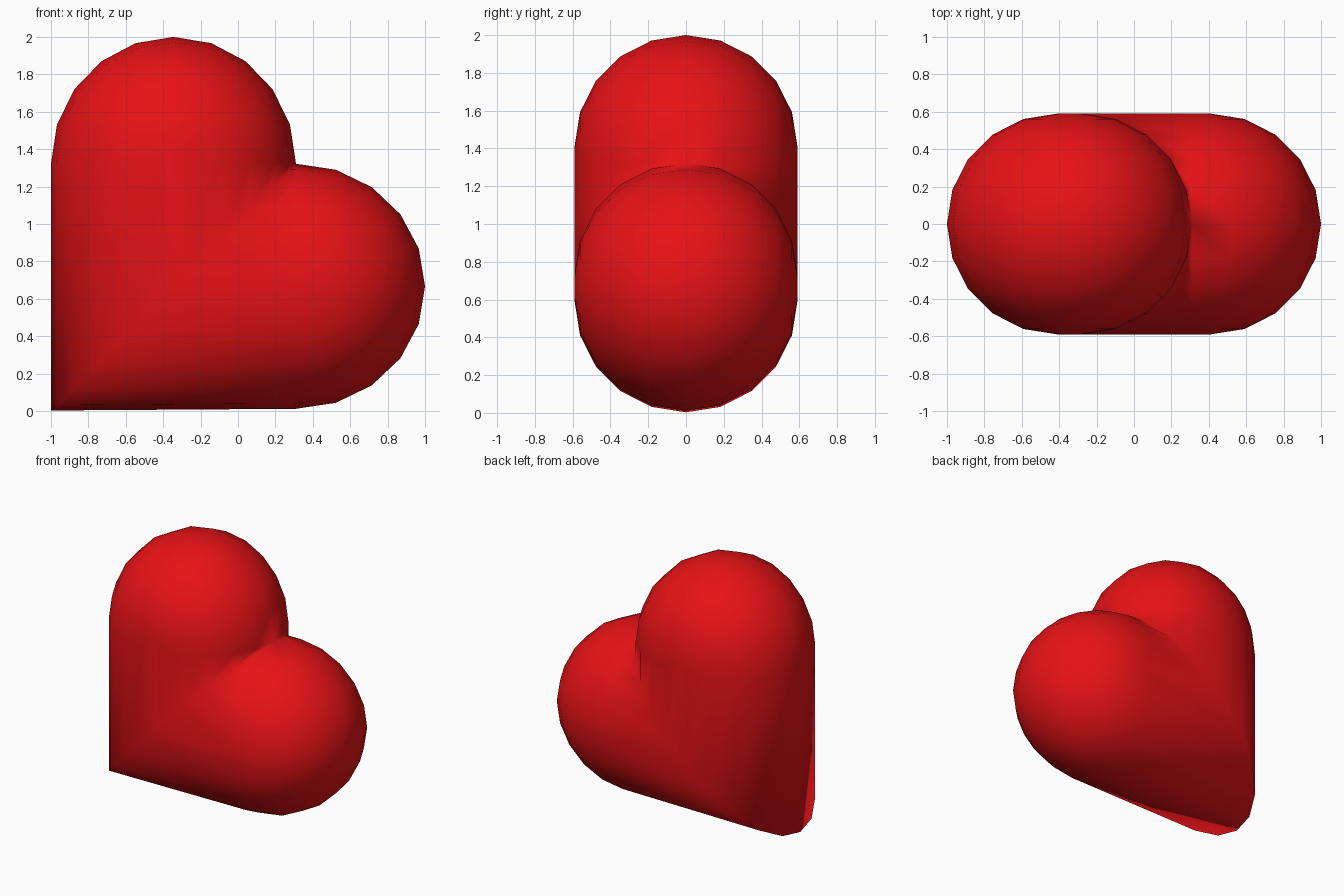
import bpy
import bmesh
from math import sin, cos, pi

if "Cube" in bpy.data.objects:
    bpy.data.objects.remove(bpy.data.objects["Cube"])

SEG = 10      # segments per half circle
DEPTH = 0.59  # rounding radius and half thickness


def arc(cx, cz, rx, rz, start):
    """Half ellipse, counter-clockwise, from the start angle."""
    return [(cx + rx * cos(start + pi * i / SEG), cz + rz * sin(start + pi * i / SEG))
            for i in range(SEG + 1)]


def outline(d):
    """Heart outline (point at lower left) inset by d."""
    lower_lobe = arc(0.31, 0.667, 0.69 - d, 0.655 - d, -pi / 2)
    upper_lobe = arc(-0.345, 1.322, 0.655 - d, 0.678 - d, 0)
    corner, notch = (-1 + d, 0.003 + d), (0.31 - d, 1.322 - d)
    return [corner] + lower_lobe + [notch] + upper_lobe


# Heart: inset outlines stacked along a round profile from front to back
bm = bmesh.new()
rings = []
for i in range(SEG + 1):
    a = -pi / 2 + pi * i / SEG
    rings.append([bm.verts.new((x, DEPTH * sin(a), z))
                  for x, z in outline(DEPTH * (1 - cos(a)))])
for r0, r1 in zip(rings, rings[1:]):
    for k in range(len(r0)):
        j = (k + 1) % len(r0)
        bm.faces.new((r0[k], r0[j], r1[j], r1[k]))
# Small flat areas on front and back
bm.faces.new(rings[0])
bm.faces.new(rings[-1][::-1])
bmesh.ops.remove_doubles(bm, verts=bm.verts[:], dist=0.0005)
bmesh.ops.recalc_face_normals(bm, faces=bm.faces[:])
for f in bm.faces:
    f.smooth = True

mesh = bpy.data.meshes.new("heart")
bm.to_mesh(mesh)
bm.free()
heart = bpy.data.objects.new("heart", mesh)
bpy.context.collection.objects.link(heart)

# Red material
red = bpy.data.materials.new("red")
red.diffuse_color = (0.8, 0.006, 0.008, 1)
red.use_nodes = True
red.node_tree.nodes["Principled BSDF"].inputs["Base Color"].default_value = red.diffuse_color
mesh.materials.append(red)
